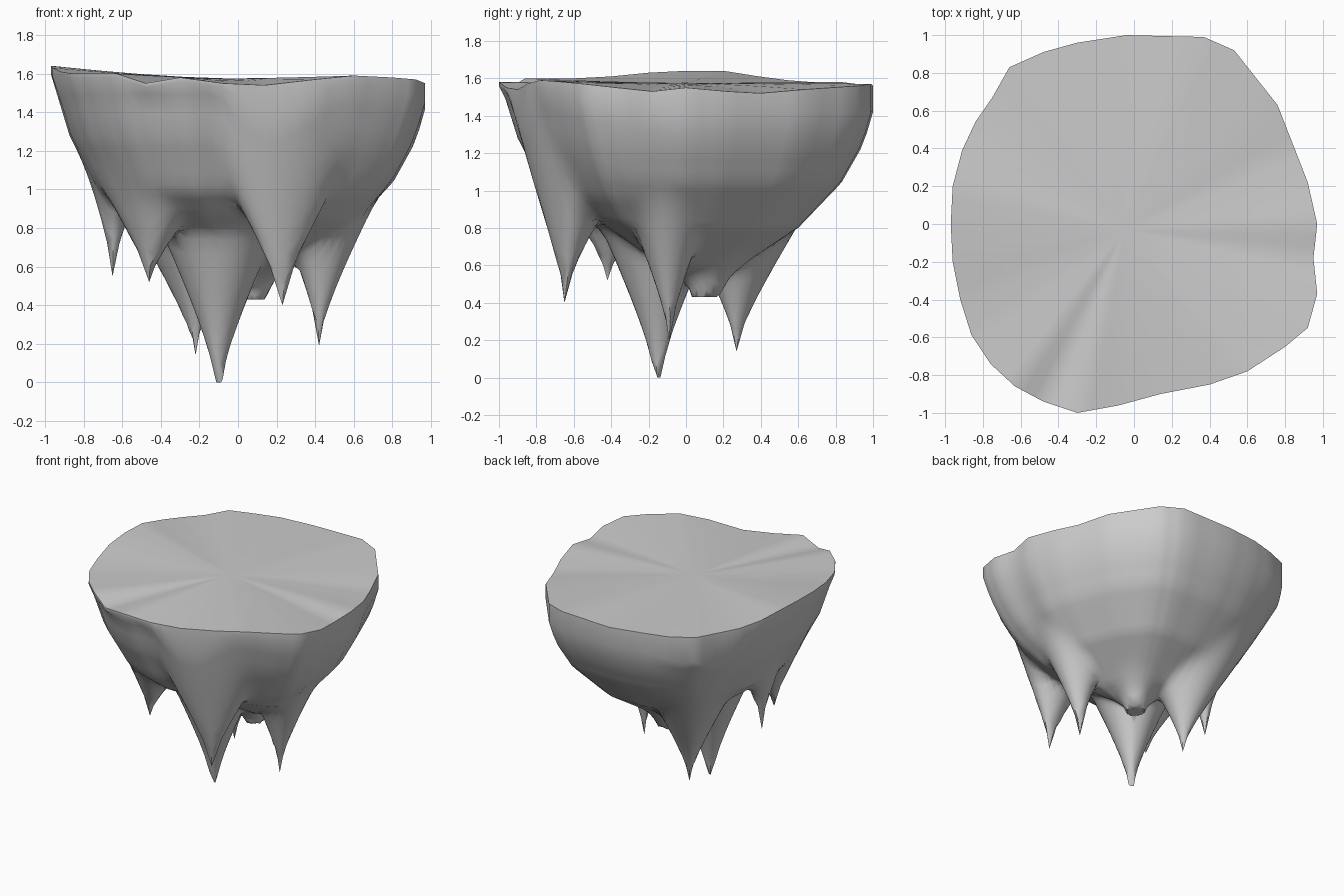
import bpy, bmesh, math
from mathutils import Vector

if "Cube" in bpy.data.objects:
    bpy.data.objects.remove(bpy.data.objects["Cube"])

# Rim of the flat top, counter-clockwise from the right side
RIM = [(.97, 0, 1.55), (.92, .22, 1.53), (.85, .40, 1.52), (.76, .63, 1.54), (.53, .92, 1.56),
       (.37, .99, 1.57), (-.04, 1, 1.56), (-.30, .96, 1.57), (-.48, .91, 1.57), (-.66, .83, 1.58),
       (-.75, .67, 1.58), (-.84, .54, 1.59), (-.91, .39, 1.61), (-.96, .20, 1.64), (-.97, 0, 1.64),
       (-.96, -.20, 1.63), (-.92, -.40, 1.61), (-.86, -.59, 1.60), (-.76, -.74, 1.60),
       (-.63, -.86, 1.60), (-.48, -.94, 1.55), (-.30, -1, 1.58), (-.08, -.96, 1.55),
       (.14, -.90, 1.54), (.40, -.85, 1.57), (.60, -.78, 1.59), (.80, -.65, 1.58),
       (.92, -.55, 1.57), (.97, -.37, 1.55), (.95, -.18, 1.53)]

# Underside profiles (share of rim radius, height)
FRONT = [(0, .60), (.3, .70), (.6, .87), (.75, .99), (.9, 1.28), (1, 1.60)]
BACK = [(0, .48), (.3, .60), (.6, .80), (.83, 1.04), (.95, 1.25), (1, 1.42)]

# Hanging spikes: tip x, y, z, steepness, outward steepness, blunt radius
SPIKES = [(.23, -.65, .40, 1.35, 2.0, 0), (-.10, -.15, 0, 1.75, 1, .02),
          (.42, -.09, .19, 1.9, .8, 0), (-.22, .27, .14, 1.5, .75, 0),
          (-.46, -.42, .52, .95, 1.7, 0), (-.65, 0, .55, 1.75, 1.3, 0),
          (.07, .10, .43, .9, .8, .07)]
SUB, RINGS = 3, 30


def lerp_profile(pts, t):
    for (a, za), (b, zb) in zip(pts, pts[1:]):
        if t <= b:
            return za + (zb - za) * (t - a) / (b - a)
    return pts[-1][1]


def smooth_min(a, b, k=.06):
    h = max(k - abs(a - b), 0) / k
    return min(a, b) - h * h * k / 4


def under_height(x, y, t, back):
    z = lerp_profile(FRONT, t) * (1 - back) + lerp_profile(BACK, t) * back
    for sx, sy, sz, steep, out, blunt in SPIKES:
        d = Vector((x - sx, y - sy))
        radial = Vector((sx, sy)).normalized()
        along = d.dot(radial)
        across = d - radial * along
        if along > 0:
            along *= out
        dist = max(0, math.hypot(along, across.length) - blunt)
        z = smooth_min(z, sz + steep * dist ** .7 + 1.0 * dist ** 2)
    return z


# Refine the rim
rim = []
for i, p in enumerate(RIM):
    q = Vector(RIM[(i + 1) % len(RIM)])
    rim += [Vector(p).lerp(q, j / SUB) for j in range(SUB)]
n = len(rim)
back_share = [min(1, max(0, .5 + .9 * (p.x * .8 + p.y) / 1.2)) for p in rim]

# Move the nearest grid point onto each sharp tip
snap = {}
for s in SPIKES[:-1]:
    tip = Vector(s[:2])
    key = min(((r, i) for r in range(1, RINGS) for i in range(n)),
              key=lambda k: (rim[k[1]].xy * (k[0] / RINGS) - tip).length)
    snap[key] = tip

bm = bmesh.new()


def bridge(a, b):
    for i in range(n):
        j = (i + 1) % n
        bm.faces.new((a[i], a[j], b[j], b[i]))


def cap(ring, centre):
    for i in range(n):
        bm.faces.new((ring[i], ring[(i + 1) % n], centre))


# Top surface, waves flattening towards the middle
top = [bm.verts.new(p) for p in rim]
mid = Vector((-.05, -.03, 1.575))
prev = top
for t in (.15, .3, .5, .75):
    ring = []
    for p in rim:
        q = p.lerp(mid, t)
        q.z = mid.z + (p.z - mid.z) * (1 - t) ** 1.5
        ring.append(bm.verts.new(q))
    bridge(prev, ring)
    prev = ring
cap(prev, bm.verts.new(mid))

# Underside with side wall and spikes
prev = top
for r in range(RINGS, 0, -1):
    t = r / RINGS
    ring = []
    for i, p in enumerate(rim):
        xy = snap.get((r, i), p.xy * t)
        z = under_height(xy.x, xy.y, t, back_share[i])
        if r == RINGS:
            z = min(z, p.z - .02)
        ring.append(bm.verts.new((xy.x, xy.y, z)))
    bridge(prev, ring)
    prev = ring
cap(prev, bm.verts.new((0, 0, under_height(0, 0, 0, .5))))

bmesh.ops.recalc_face_normals(bm, faces=bm.faces)
low = min(v.co.z for v in bm.verts)
bmesh.ops.translate(bm, verts=bm.verts, vec=(0, 0, -low))
mesh = bpy.data.meshes.new("floating_rock")
bm.to_mesh(mesh)
bm.free()
rock = bpy.data.objects.new("floating_rock", mesh)
bpy.context.collection.objects.link(rock)
bpy.context.view_layer.objects.active = rock
rock.select_set(True)
bpy.ops.object.shade_smooth_by_angle(angle=math.radians(50))
